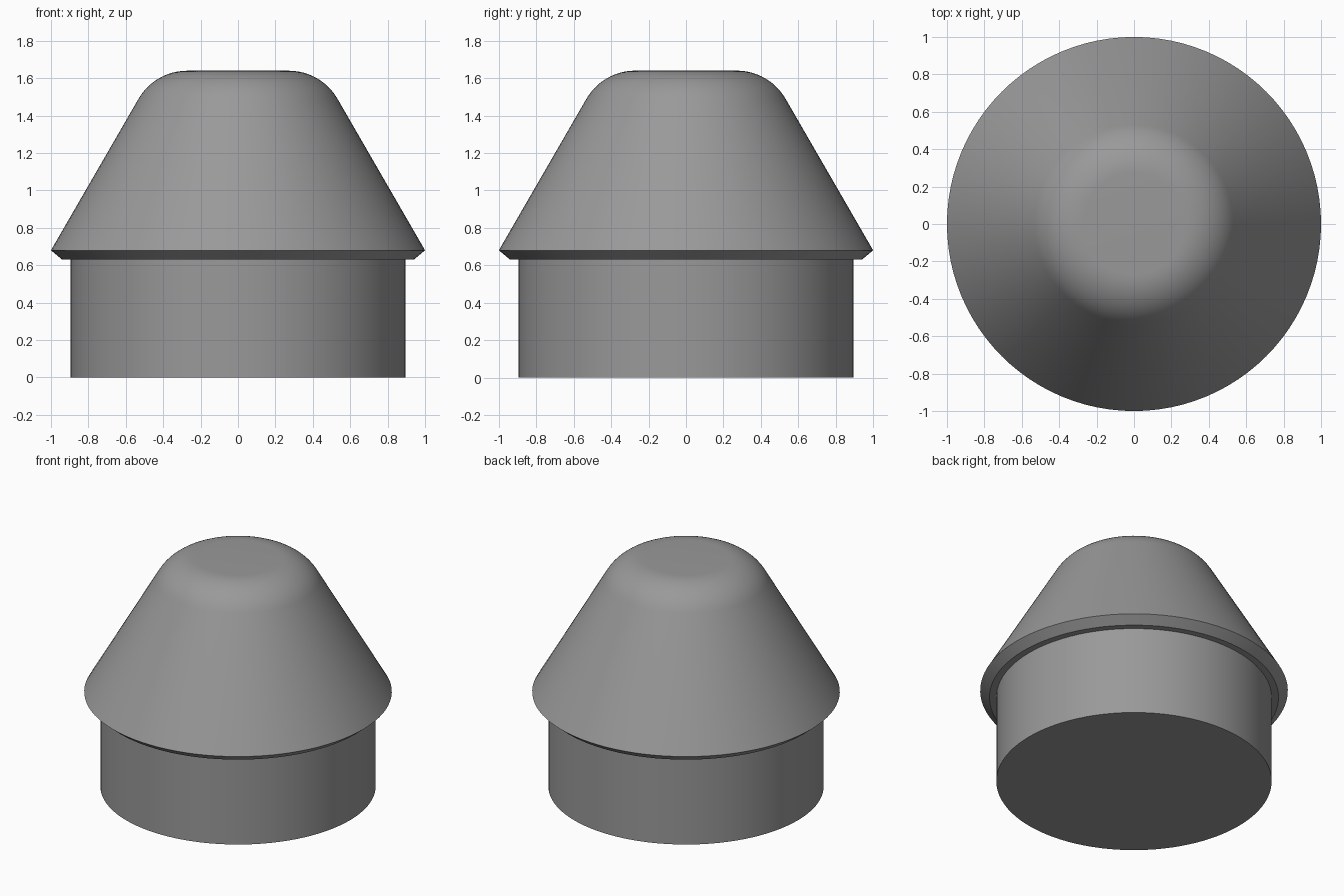
import bpy
import bmesh
import math

if "Cube" in bpy.data.objects:
    bpy.data.objects.remove(bpy.data.objects["Cube"])

SEGMENTS = 96

grey = bpy.data.materials.new("mid_grey")
grey.diffuse_color = (0.32, 0.32, 0.32, 1)
grey.use_nodes = True
grey.node_tree.nodes["Principled BSDF"].inputs["Base Color"].default_value = grey.diffuse_color


def lathe(name, profile):
    """Spin an (r, z) profile around z; both ends lie on the axis."""
    bm = bmesh.new()
    verts = [bm.verts.new((r, 0, z)) for r, z in profile]
    edges = [bm.edges.new(pair) for pair in zip(verts, verts[1:])]
    bmesh.ops.spin(bm, geom=verts + edges, cent=(0, 0, 0), axis=(0, 0, 1),
                   angle=math.tau, steps=SEGMENTS, use_duplicate=False)
    bmesh.ops.remove_doubles(bm, verts=bm.verts, dist=0.0005)
    bmesh.ops.recalc_face_normals(bm, faces=bm.faces)
    mesh = bpy.data.meshes.new(name)
    bm.to_mesh(mesh)
    bm.free()
    mesh.materials.append(grey)
    obj = bpy.data.objects.new(name, mesh)
    bpy.context.collection.objects.link(obj)
    bpy.context.view_layer.objects.active = obj
    obj.select_set(True)
    bpy.ops.object.shade_smooth_by_angle(angle=math.radians(25))
    return obj


# Cylindrical plug, chamfered rim and 60 degree cone
profile = [(0, 0), (0.895, 0), (0.895, 0.63), (0.94, 0.63), (1, 0.68)]

# Rounded shoulder from the cone to the flat top
radius, centre_r, centre_z = 0.3, 0.272, 1.34
for i in range(13):
    a = math.radians(30 + 60 * i / 12)
    profile.append((centre_r + radius * math.cos(a),
                    centre_z + radius * math.sin(a)))
profile.append((0, 1.64))

lathe("conical_bumper", profile)
